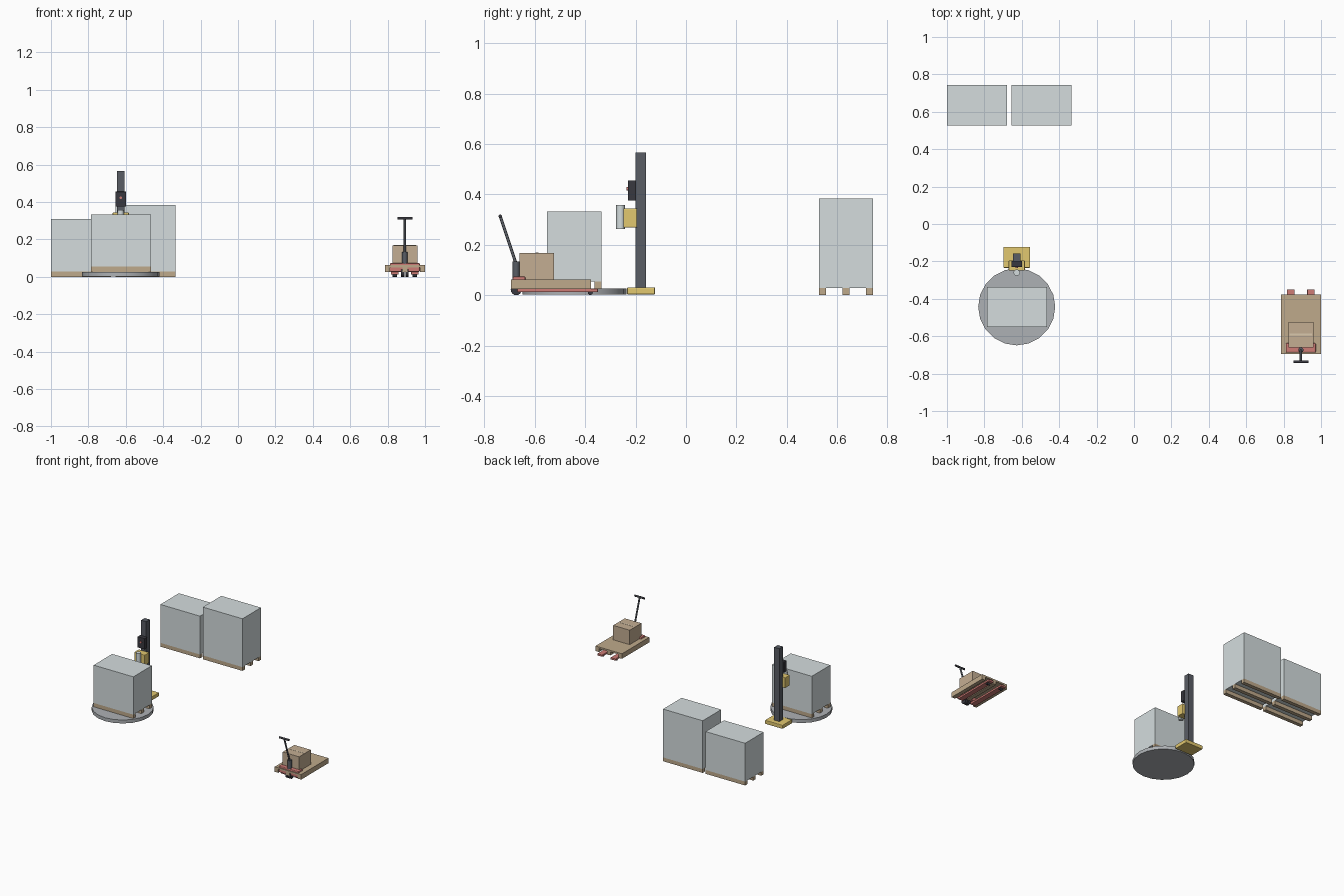
import bpy, math
from mathutils import Vector

if "Cube" in bpy.data.objects:
    bpy.data.objects.remove(bpy.data.objects["Cube"])


def mat(name, r, g, b):
    m = bpy.data.materials.new(name)
    m.diffuse_color = (r, g, b, 1)
    m.use_nodes = True
    m.node_tree.nodes["Principled BSDF"].inputs["Base Color"].default_value = m.diffuse_color
    return m


WRAP = mat("stretch_wrap", 0.66, 0.72, 0.73)
WOOD = mat("wood", 0.52, 0.40, 0.26)
CARD = mat("cardboard", 0.55, 0.42, 0.29)
TAPE = mat("tape", 0.70, 0.58, 0.42)
YELLOW = mat("yellow_paint", 0.76, 0.58, 0.16)
RED = mat("red_paint", 0.62, 0.20, 0.18)
DARK = mat("dark_steel", 0.10, 0.11, 0.13)
BLACK = mat("black_rubber", 0.04, 0.04, 0.05)
STEEL = mat("steel", 0.42, 0.44, 0.46)


def box(name, x, y, z, material, bevel=0):
    """Box from (min, max) pairs on each axis."""
    bpy.ops.mesh.primitive_cube_add(size=1, location=[sum(r) / 2 for r in (x, y, z)])
    o = bpy.context.object
    o.name = name
    o.scale = [r[1] - r[0] for r in (x, y, z)]
    bpy.ops.object.transform_apply(location=False, rotation=False, scale=True)
    o.data.materials.append(material)
    if bevel:
        b = o.modifiers.new("bevel", 'BEVEL')
        b.width, b.segments = bevel, 2
    return o


def rod(name, a, b, radius, material, sides=16):
    """Cylinder between two points."""
    a, b = Vector(a), Vector(b)
    bpy.ops.mesh.primitive_cylinder_add(vertices=sides, radius=radius,
                                        depth=(b - a).length, location=(a + b) / 2)
    o = bpy.context.object
    o.name = name
    o.rotation_euler = (b - a).to_track_quat('Z', 'Y').to_euler()
    o.data.materials.append(material)
    bpy.ops.object.shade_smooth_by_angle(angle=math.radians(40))
    return o


def wrapped_pallet(name, x0, y0, z0, top):
    """Three runners along x with a wrapped load covering the deck."""
    for i in range(3):
        y = y0 + i * 0.0935
        box(f"{name}_runner_{i + 1}", (x0, x0 + 0.322), (y, y + 0.028), (z0, z0 + 0.028), WOOD)
    box(f"{name}_load", (x0, x0 + 0.322), (y0, y0 + 0.215), (z0 + 0.028, top), WRAP)


# Finished loads at the back and the one on the turntable
wrapped_pallet("stored_pallet_left", -1.0, 0.527, 0, 0.31)
wrapped_pallet("stored_pallet_right", -0.655, 0.527, 0, 0.383)
wrapped_pallet("turntable_pallet", -0.787, -0.551, 0.027, 0.333)

# Wrapping machine: turntable, mast, film carriage
MX = -0.627
rod("turntable", (MX, -0.443, 0.002), (MX, -0.443, 0.027), 0.206, STEEL, 20)
box("mast_base", (MX - 0.072, MX + 0.072), (-0.234, -0.123), (0.003, 0.031), YELLOW, 0.004)
box("mast", (MX - 0.021, MX + 0.021), (-0.2, -0.158), (0.02, 0.566), DARK)
box("film_carriage", (MX - 0.043, MX + 0.043), (-0.249, -0.194), (0.268, 0.345), YELLOW, 0.004)
rod("film_roll", (MX, -0.26, 0.262), (MX, -0.26, 0.357), 0.017, WRAP)
box("control_box", (MX - 0.029, MX + 0.029), (-0.23, -0.198), (0.375, 0.455), BLACK, 0.002)
rod("control_button", (MX, -0.228, 0.422), (MX, -0.236, 0.422), 0.007, RED, 12)

# Raised pallet on the jack
JX = 0.892
box("jack_pallet_deck", (0.785, 1.0), (-0.695, -0.378), (0.05, 0.062), WOOD)
for i in range(3):
    x = 0.785 + i * 0.0935
    box(f"jack_pallet_runner_{i + 1}", (x, x + 0.028), (-0.695, -0.378), (0.025, 0.05), WOOD)

# Carton with tape seam
box("carton", (JX - 0.067, JX + 0.067), (-0.66, -0.525), (0.062, 0.168), CARD)
box("carton_tape", (JX - 0.06, JX + 0.06), (-0.597, -0.586), (0.167, 0.169), TAPE)

# Pallet jack forks and front rollers
for side, s in (("left", -1), ("right", 1)):
    x = JX + s * 0.054
    box(f"fork_{side}", (x - 0.02, x + 0.02), (-0.67, -0.35), (0.012, 0.026), RED, 0.002)
    rod(f"fork_roller_{side}", (x - 0.012, -0.38, 0.01), (x + 0.012, -0.38, 0.01), 0.01, BLACK)

# Pallet jack body, steering wheels and handle
box("jack_body", (JX - 0.08, JX + 0.08), (-0.688, -0.637), (0.026, 0.074), RED, 0.006)
for side, s in (("left", -1), ("right", 1)):
    rod(f"steer_wheel_{side}", (JX + s * 0.003, -0.674, 0.022),
        (JX + s * 0.02, -0.674, 0.022), 0.022, BLACK)
rod("jack_column", (JX, -0.674, 0.03), (JX, -0.674, 0.133), 0.014, DARK)
rod("handle_shaft", (JX, -0.674, 0.122), (JX, -0.737, 0.313), 0.006, DARK, 12)
rod("handle_grip", (JX - 0.04, -0.737, 0.313), (JX + 0.04, -0.737, 0.313), 0.007, BLACK, 12)
